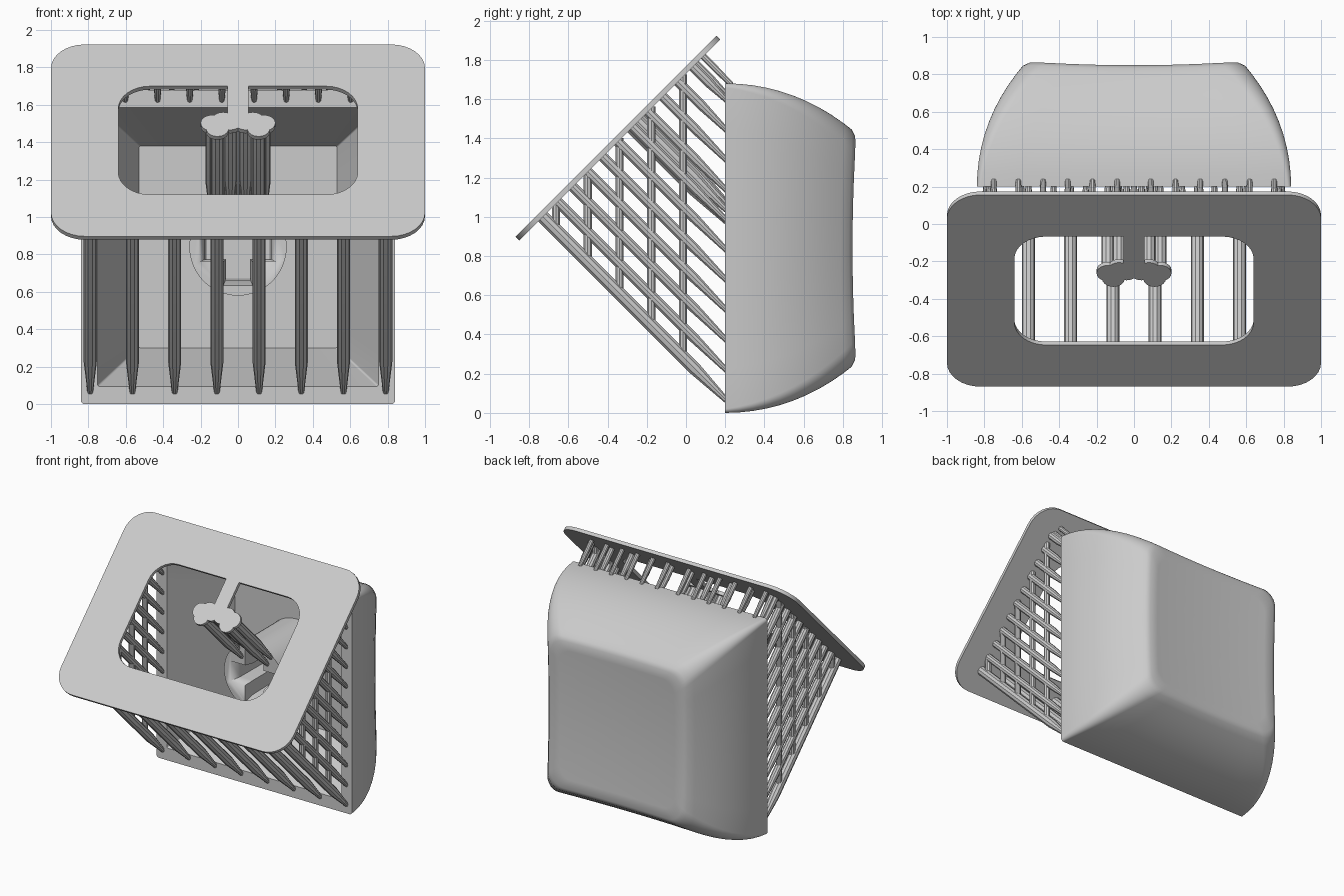
import bpy, bmesh, math
from mathutils import Vector

cube = bpy.data.objects.get("Cube")
if cube:
    bpy.data.objects.remove(cube)

grey = bpy.data.materials.new("light_grey")
grey.use_nodes = True
COLOUR = (0.6, 0.6, 0.6, 1)
grey.diffuse_color = COLOUR
grey.node_tree.nodes["Principled BSDF"].inputs["Base Color"].default_value = COLOUR

MID = 0.84                       # height of the shell's centre
RIM = 0.2                        # y of the shell's open rim
SLOPE = Vector((0, 1, 1)).normalized()
DOWN = Vector((0, 1, -1)).normalized()
PLATE = Vector((0, -0.357, 1.41))  # centre of the plate's outer face
THICK = 0.026


def loft(bm, loops, caps=True, cyclic=False):
    rings = [[bm.verts.new(p) for p in loop] for loop in loops]
    pairs = list(zip(rings, rings[1:]))
    if cyclic:
        pairs.append((rings[-1], rings[0]))
    for a, b in pairs:
        for i in range(len(a)):
            j = (i + 1) % len(a)
            bm.faces.new((a[i], a[j], b[j], b[i]))
    if caps and not cyclic:
        bm.faces.new(rings[0][::-1])
        bm.faces.new(rings[-1])


def finish(bm, name, angle=35):
    bmesh.ops.recalc_face_normals(bm, faces=bm.faces)
    mesh = bpy.data.meshes.new(name)
    bm.to_mesh(mesh)
    bm.free()
    mesh.materials.append(grey)
    obj = bpy.data.objects.new(name, mesh)
    bpy.context.collection.objects.link(obj)
    bpy.ops.object.select_all(action='DESELECT')
    obj.select_set(True)
    bpy.context.view_layer.objects.active = obj
    bpy.ops.object.shade_smooth_by_angle(angle=math.radians(angle))
    return obj


def rounded(hx, hy, r, arc=8, side=8):
    """Rounded rectangle with extra points along its straight sides."""
    pts = []
    for k, (sx, sy) in enumerate(((1, 1), (-1, 1), (-1, -1), (1, -1))):
        for i in range(arc + 1):
            a = math.pi / 2 * (k + i / arc)
            pts.append(Vector((sx * (hx - r) + r * math.cos(a),
                               sy * (hy - r) + r * math.sin(a))))
    out = []
    for i, p in enumerate(pts):
        out.append(p)
        if i % (arc + 1) == arc:
            q = pts[(i + 1) % len(pts)]
            out += [p.lerp(q, s / side) for s in range(1, side)]
    return out


def circle(centre, axis, r, n=10):
    quat = axis.to_track_quat('Z', 'Y')
    return [centre + quat @ Vector((r * math.cos(2 * math.pi * i / n),
                                    r * math.sin(2 * math.pi * i / n), 0)) for i in range(n)]


# Hollow shell: bulging walls, dished back, sloping cavity
def dish(x, z):
    return 0.83 + 0.02 * ((x / 0.58) ** 2 + (z / 0.59) ** 2)


def wall(t):
    pts = rounded(0.84 - 0.26 * t * t, 0.84 - 0.25 * t * t, 0.02 + 0.1 * t)
    return [(x, RIM + t * (dish(x, z) - RIM), MID + z) for x, z in pts]


def back(s):
    return [(x * s, dish(x * s, z * s), MID + z * s) for x, z in rounded(0.58, 0.59, 0.12)]


def flat(hx, hz, y):
    return [(x, y, MID + z) for x, z in rounded(hx, hz, 0.01)]


bm = bmesh.new()
loops = [back(s) for s in (0.1, 0.3, 0.5, 0.7, 0.85, 0.97)]
loops += [wall(t) for t in (0.97, 0.9, 0.8, 0.7, 0.6, 0.5, 0.4, 0.3, 0.2, 0.1, 0)]
loops += [flat(0.75, 0.745, RIM), flat(0.53, 0.54, 0.72)]
loft(bm, loops)
finish(bm, "shell")

# Round stem with a tapered cross socket
bm = bmesh.new()
loft(bm, [circle(Vector((0, y, MID)), Vector((0, 1, 0)), 0.26, 48) for y in (RIM, 0.74)])
stem = finish(bm, "stem")


def cross(y, s):
    a, b = 0.21 * s, 0.08 * s
    quarter = [(a, -b), (a, b), (b, b)]
    pts = []
    for k in range(4):
        c, d = round(math.cos(k * math.pi / 2)), round(math.sin(k * math.pi / 2))
        pts += [(c * x - d * z, y, MID + d * x + c * z) for x, z in quarter]
    return pts


bm = bmesh.new()
loft(bm, [cross(RIM - 0.02, 1.01), cross(0.28, 0.84), cross(0.6, 0.8)])
cutter = finish(bm, "socket_cutter")
cutter.hide_render = True
cut = stem.modifiers.new("socket", 'BOOLEAN')
cut.operation = 'DIFFERENCE'
cut.solver = 'EXACT'
cut.object = cutter
bpy.context.view_layer.objects.active = stem
bpy.ops.object.modifier_apply(modifier=cut.name)
bpy.data.objects.remove(cutter)


# Tilted plate with a rounded window
def on_plate(x, u, depth=0.0):
    return PLATE + Vector((x, 0, 0)) + SLOPE * u + DOWN * depth


outer, inner = rounded(1, 0.725, 0.18), rounded(0.64, 0.41, 0.17)
bm = bmesh.new()
loft(bm, [[on_plate(x, u, d) for x, u in pts]
          for pts, d in ((outer, 0), (outer, THICK), (inner, THICK), (inner, 0))], cyclic=True)
finish(bm, "base_plate")

# Narrow bridge from the window edge to the pad
bm = bmesh.new()
corners = [(-0.055, 0.42), (0.055, 0.42), (0.055, 0.13), (-0.055, 0.13)]
loft(bm, [[on_plate(x, u, d) for x, u in corners] for d in (0, THICK)])
finish(bm, "pad_bridge")


# Tapered support rods, square to the plate
def rod(bm, end, r, tip, taper=0.22):
    end = Vector(end)
    length = (1.745 - (end.z - end.y)) / math.sqrt(2)
    taper = min(taper, length / 2)
    loft(bm, [circle(end - DOWN * length, DOWN, r), circle(end - DOWN * taper, DOWN, r),
              circle(end + DOWN * 0.01, DOWN, tip)])


bm = bmesh.new()
for i in range(8):
    rod(bm, (-0.79 + 0.2257 * i, RIM, 0.07), 0.035, 0.015)
finish(bm, "bottom_supports")

bm = bmesh.new()
for side in (-1, 1):
    for i in range(1, 11):
        rod(bm, (side * 0.79, RIM, 0.07 + 0.153 * i), 0.027, 0.014)
finish(bm, "side_supports")

bm = bmesh.new()
for side in (-1, 1):
    for i in range(5):
        rod(bm, (side * (0.086 + 0.172 * i), RIM, 1.63), 0.022, 0.014)
    for i in range(6):
        rod(bm, (side * (0.09 + 0.132 * i), 0.225, 1.68), 0.018, 0.014)
finish(bm, "top_supports")

# Upright struts tying the side rods together
bm = bmesh.new()
for side in (-1, 1):
    for i in range(5):
        y = -0.015 - 0.162 * i
        loft(bm, [circle(Vector((side * 0.79, y, z)), Vector((0, 0, 1)), 0.022)
                  for z in (0.27 - y, y + 1.74)])
finish(bm, "side_struts")

# Central cluster of rods holding the stem, standing on a lobed pad
spots = [(0, 1.08)]
for side in (-1, 1):
    spots += [(side * 0.14, 1.04), (side * 0.08, 1.07), (side * 0.04, 1.05), (side * 0.11, 0.98)]
rods, pad = bmesh.new(), bmesh.new()
for x, z in spots:
    rod(rods, (x, RIM, z), 0.035, 0.015)
    u = ((z + RIM + 1.767) / 2 - PLATE.z) * math.sqrt(2)
    loft(pad, [circle(on_plate(x, u, d), DOWN, 0.06, 20) for d in (0, THICK)])
finish(rods, "stem_supports")
finish(pad, "stem_support_pad")
